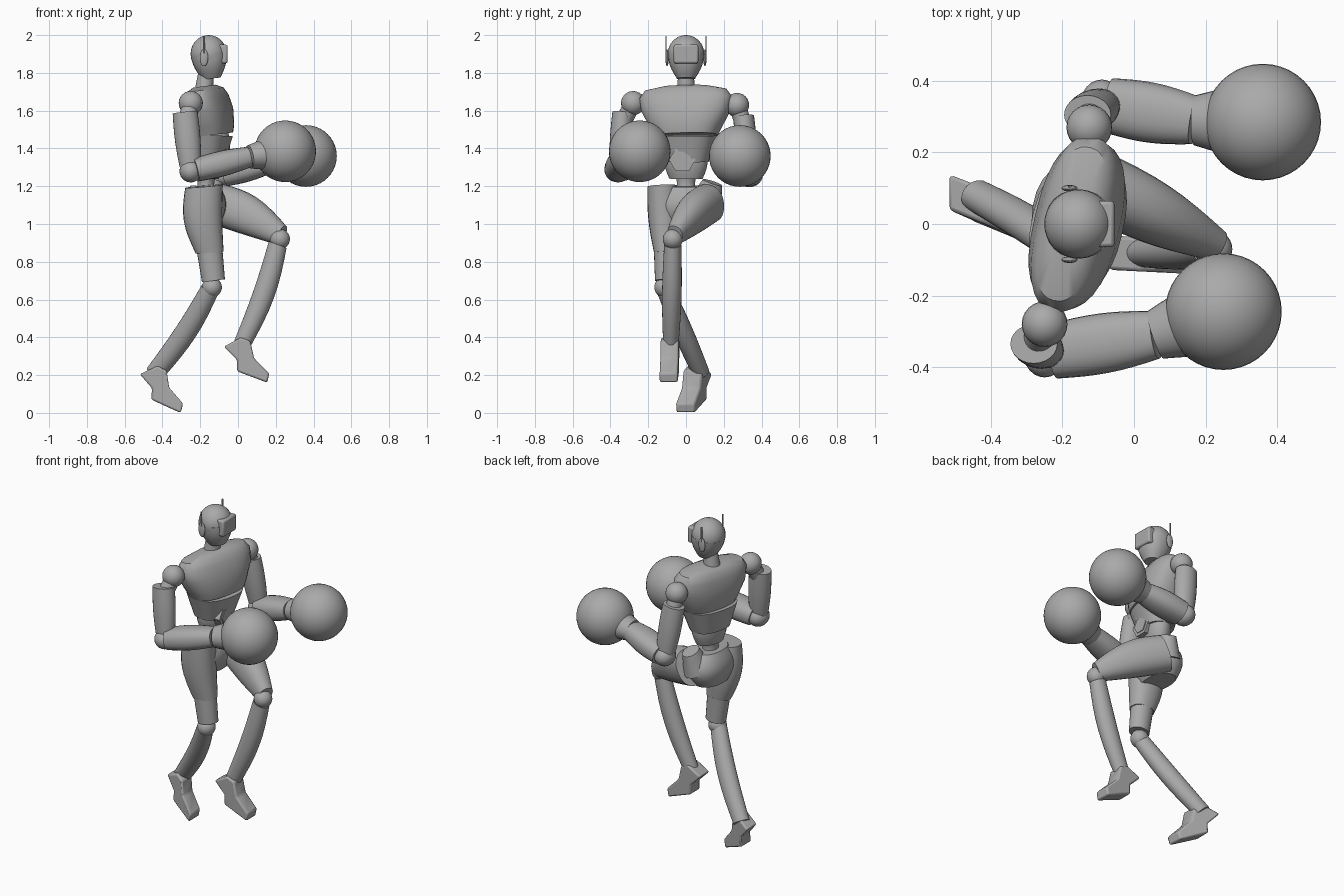
import bpy, bmesh, math
from mathutils import Vector, Matrix

cube = bpy.data.objects.get("Cube")
if cube:
    bpy.data.objects.remove(cube, do_unlink=True)

grey = bpy.data.materials.new("plain_grey")
grey.use_nodes = True
shade = (.4, .4, .4, 1)
grey.diffuse_color = shade
grey.node_tree.nodes["Principled BSDF"].inputs["Base Color"].default_value = shade


def finish(name, bm, bevel=0):
    """Turn a bmesh into a grey object with smooth shading and sharp edges."""
    bmesh.ops.recalc_face_normals(bm, faces=bm.faces)
    mesh = bpy.data.meshes.new(name)
    bm.to_mesh(mesh)
    bm.free()
    mesh.materials.append(grey)
    obj = bpy.data.objects.new(name, mesh)
    bpy.context.collection.objects.link(obj)
    if bevel:
        modifier = obj.modifiers.new("Bevel", "BEVEL")
        modifier.width = bevel
        modifier.segments = 2
    for other in bpy.context.selected_objects:
        other.select_set(False)
    obj.select_set(True)
    bpy.context.view_layer.objects.active = obj
    bpy.ops.object.shade_smooth_by_angle(angle=math.radians(40))


def bridge(bm, first, second):
    """Join two equal loops of vertices with quads."""
    for k in range(len(first)):
        bm.faces.new((first[k - 1], first[k], second[k], second[k - 1]))


def loft(name, rings, side, power=1, sides=24):
    """Skin through rings of (centre, half width, half depth)."""
    bm = bmesh.new()
    along = (rings[-1][0] - rings[0][0]).normalized()
    across = Vector(side)
    across = (across - along * across.dot(along)).normalized()
    outward = across.cross(along)
    loops = []
    for centre, wide, deep in rings:
        loop = []
        for k in range(sides):
            angle = math.tau * k / sides
            c, s = math.cos(angle), math.sin(angle)
            c = math.copysign(abs(c) ** power, c)
            s = math.copysign(abs(s) ** power, s)
            loop.append(bm.verts.new(centre + across * c * wide + outward * s * deep))
        loops.append(loop)
    for lower, upper in zip(loops, loops[1:]):
        bridge(bm, lower, upper)
    bm.faces.new(loops[0])
    bm.faces.new(loops[-1])
    finish(name, bm)


def limb(name, start, end, wide, deep, taper=1, belly=0, bend=(0, 0, 0),
         side=(0, 1, 0), power=1, sides=24):
    """Tapered tube that swells by belly and bows by bend at its middle."""
    start, end, bend = Vector(start), Vector(end), Vector(bend)
    rings = []
    steps = 8
    for i in range(steps + 1):
        t = i / steps
        swell = math.sin(math.pi * t)
        size = 1 + (taper - 1) * t + belly * swell
        rings.append((start.lerp(end, t) + bend * swell, wide * size, deep * size))
    loft(name, rings, side, power, sides)


def ball(name, centre, radius, scale=(1, 1, 1), segments=24):
    bm = bmesh.new()
    placement = Matrix.Translation(centre) @ Matrix.Diagonal((*scale, 1))
    bmesh.ops.create_uvsphere(bm, u_segments=segments, v_segments=segments // 2,
                              radius=radius, matrix=placement)
    finish(name, bm)


def block(name, centre, size, bevel):
    bm = bmesh.new()
    placement = Matrix.Translation(centre) @ Matrix.Diagonal((*size, 1))
    bmesh.ops.create_cube(bm, size=1, matrix=placement)
    finish(name, bm, bevel)


def foot(name, heel, pitch, slant, half_width):
    """Side outline measured from the heel, extruded across the foot."""
    outline = ((0, 0), (.07, -.07), (.07, -.13), (.23, -.19),
               (.24, -.14), (.16, -.06), (.14, .03), (.09, .05))
    turn = Matrix.Rotation(math.radians(pitch), 3, "Y")
    bm = bmesh.new()
    walls = []
    for edge in (-half_width, half_width):
        points = [turn @ Vector((x, slant * x + edge, z)) for x, z in outline]
        walls.append([bm.verts.new(point + Vector(heel)) for point in points])
    for wall in walls:
        bm.faces.new(wall)
    bridge(bm, *walls)
    finish(name, bm, .01)


# The torso is turned a little toward its own right
twist = (.24, 1, 0)

# Head, neck, visor and ear pieces
ball("skull", (-.155, 0, 1.9), .1, (.96, .97, 1), 32)
limb("jaw", (-.155, 0, 1.9), (-.14, 0, 1.77), .096, .095, taper=.5, belly=.12, power=.9)
limb("neck", (-.18, 0, 1.7), (-.17, 0, 1.8), .05, .05, taper=.8)
block("visor", (-.08, 0, 1.9), (.05, .13, .1), .01)
for label, sign in (("left", 1), ("right", -1)):
    ball(label + "_ear_pad", (-.18, sign * .1, 1.88), .045, (.5, .2, 1))
    block(label + "_ear_fin", (-.18, sign * .105, 1.93), (.01, .006, .13), .002)

# Torso
chest_levels = ((1.47, .17, .11), (1.51, .19, .12), (1.6, .24, .12),
                (1.67, .25, .1), (1.71, .22, .08), (1.73, .12, .05))
chest_rings = [(Vector((.04 - z / 8, 0, z)), wide, deep) for z, wide, deep in chest_levels]
loft("chest", chest_rings, twist, power=.8, sides=32)
limb("rib_band", (-.165, 0, 1.33), (-.16, 0, 1.47), .12, .09, taper=1.4, side=twist, power=.8)
limb("abdomen", (-.165, 0, 1.24), (-.16, 0, 1.36), .09, .06, taper=1.3, belly=.1, side=twist)
limb("belt_buckle", (-.11, -.02, 1.34), (-.065, -.02, 1.34), .07, .07, sides=6)
limb("buckle_plate", (-.07, -.02, 1.34), (-.06, -.02, 1.34), .05, .05, sides=6)
limb("waist", (-.17, 0, 1.15), (-.17, 0, 1.27), .06, .055, belly=-.2)
limb("pelvis", (-.18, 0, 1), (-.17, 0, 1.2), .12, .08, belly=.4, power=.9)

# Arms: shoulder, sleeve, elbow, forearm, cuff and round glove
arms = {
    "right": ((-.25, -.28, 1.64), (-.28, -.335, 1.59), (-.25, -.36, 1.28),
              (.06, -.31, 1.355), (.25, -.245, 1.385)),
    "left": ((-.125, .27, 1.63), (-.13, .305, 1.57), (-.09, .335, 1.255),
             (.17, .29, 1.325), (.36, .285, 1.36)),
}
for label, joints in arms.items():
    shoulder, sleeve, elbow, wrist, glove = map(Vector, joints)
    ball(label + "_shoulder", shoulder, .064)
    limb(label + "_arm_core", shoulder, sleeve.lerp(elbow, .2), .045, .045)
    limb(label + "_upper_arm", sleeve, elbow, .055, .066, taper=.8, belly=.12)
    ball(label + "_elbow", elbow, .06, (1, 1.15, 1))
    limb(label + "_forearm", elbow.lerp(wrist, .08), wrist, .077, .062,
         taper=.88, belly=.15, power=.85)
    limb(label + "_cuff", wrist, wrist.lerp(glove, .4), .07, .062, taper=1.3)
    ball(label + "_glove", glove, .163, segments=40)

# Standing leg
limb("right_thigh", (-.18, -.125, 1.2), (-.15, -.11, .85), .08, .1,
     taper=.74, belly=.15, bend=(-.02, 0, 0), power=.9)
limb("right_knee_sleeve", (-.15, -.11, .86), (-.13, -.11, .7), .06, .068, taper=.9)
ball("right_knee", (-.138, -.115, .665), .053)
limb("right_shin", (-.15, -.11, .65), (-.44, .08, .21), .045, .05,
     belly=.15, bend=(.02, 0, 0))
foot("right_foot", (-.52, .09, .205), 4, -.4, .05)

# Raised leg, crossing toward the middle
limb("left_hip_guard", (-.15, .1, 1.1), (-.13, .14, 1.22), .09, .08, taper=.6)
limb("left_thigh", (-.12, .12, 1.11), (.23, -.06, .94), .09, .11,
     taper=.5, belly=.2, bend=(0, 0, .02), power=.9)
ball("left_knee", (.222, -.07, .92), .053)
limb("left_shin", (.21, -.07, .89), (.02, -.08, .36), .045, .05,
     taper=.9, belly=.2, bend=(.02, 0, 0))
foot("left_foot", (-.075, -.08, .35), 0, -.05, .048)
